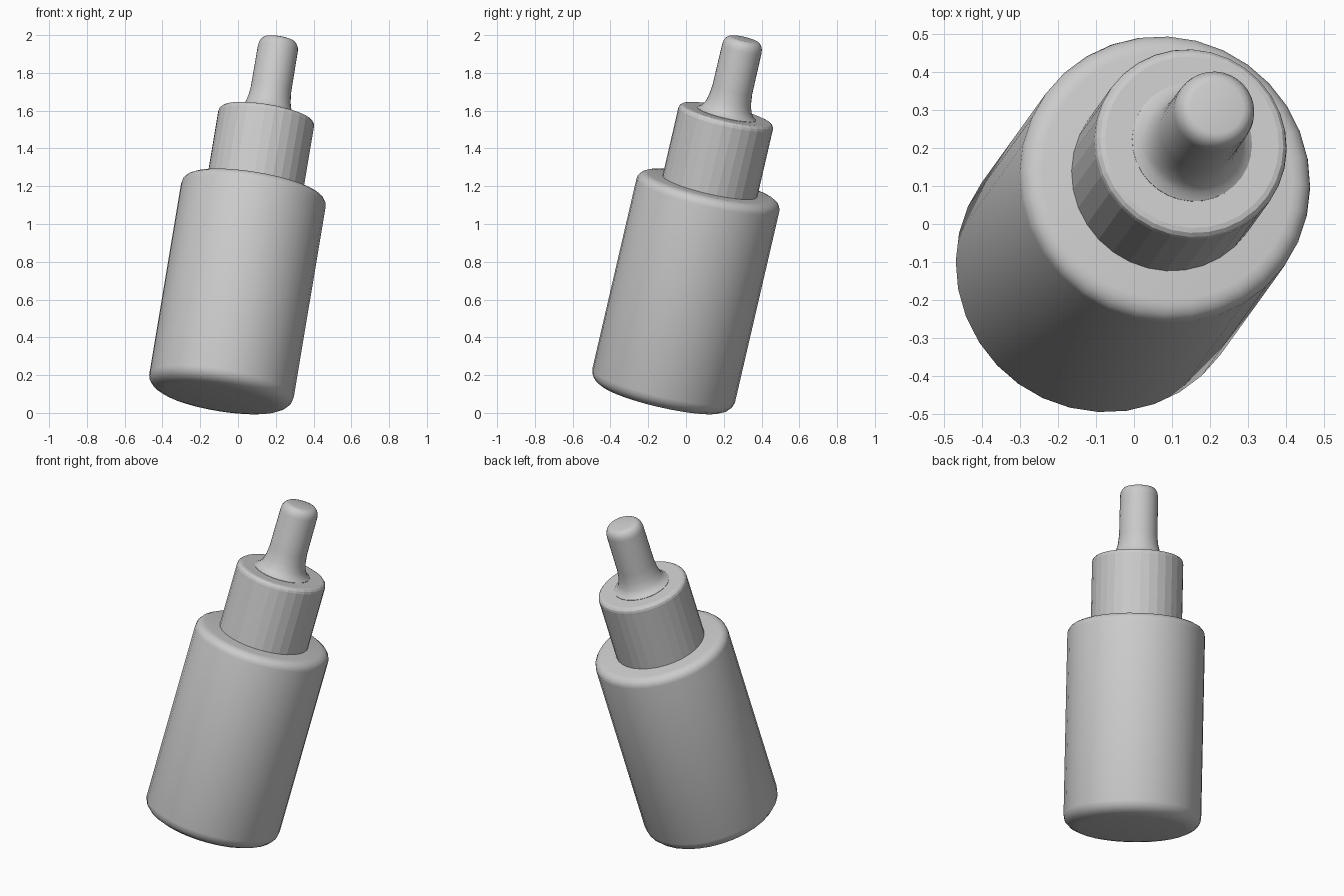
import bpy, math
from mathutils import Vector

if "Cube" in bpy.data.objects:
    bpy.data.objects.remove(bpy.data.objects["Cube"])

# The whole bottle leans along one axis; heights below are measured along it
ORIGIN = Vector((-0.087, -0.118, 0.145))
AXIS = Vector((0.167, 0.232, 1.0)).normalized()
SIDES = 32


def rounded(r_side, r_flat, s_side, s_flat, steps=4):
    """Quarter-ellipse edge from the side wall to the flat end."""
    pts = []
    for i in range(steps + 1):
        a = math.pi / 2 * i / steps
        pts.append((r_flat + (r_side - r_flat) * math.cos(a),
                    s_side + (s_flat - s_side) * math.sin(a)))
    return pts


def lathe(name, profile, smooth=True):
    """Revolve a (radius, height) profile listed from bottom to top."""
    verts = [(r * math.cos(2 * math.pi * k / SIDES),
              r * math.sin(2 * math.pi * k / SIDES), s)
             for r, s in profile for k in range(SIDES)]
    faces = []
    for i in range(len(profile) - 1):
        for k in range(SIDES):
            n = (k + 1) % SIDES
            a, b = i * SIDES, (i + 1) * SIDES
            faces.append((a + k, a + n, b + n, b + k))
    last = (len(profile) - 1) * SIDES
    faces.append(tuple(reversed(range(SIDES))))
    faces.append(tuple(range(last, last + SIDES)))
    mesh = bpy.data.meshes.new(name)
    mesh.from_pydata(verts, [], faces)
    ob = bpy.data.objects.new(name, mesh)
    bpy.context.collection.objects.link(ob)
    ob.location = ORIGIN
    ob.rotation_mode = 'QUATERNION'
    ob.rotation_quaternion = AXIS.to_track_quat('Z', 'Y')
    if smooth:
        bpy.ops.object.select_all(action='DESELECT')
        ob.select_set(True)
        bpy.context.view_layer.objects.active = ob
        bpy.ops.object.shade_smooth_by_angle(angle=math.radians(35))
    return ob


# Bottle body with a broad rounded base and a softer shoulder
lathe("bottle_body",
      rounded(0.388, 0.295, 0.0, -0.07)[::-1]
      + rounded(0.388, 0.335, 1.05, 1.097))

# Screw collar with faceted sides
lathe("collar",
      [(0.257, 1.08)] + rounded(0.257, 0.232, 1.47, 1.495, 3), smooth=False)

# Nozzle with flared foot and rounded tip
lathe("nozzle",
      [(0.16, 1.485), (0.16, 1.497), (0.14, 1.51), (0.125, 1.535),
       (0.114, 1.575), (0.108, 1.63)]
      + rounded(0.107, 0.07, 1.855, 1.908, 4))
